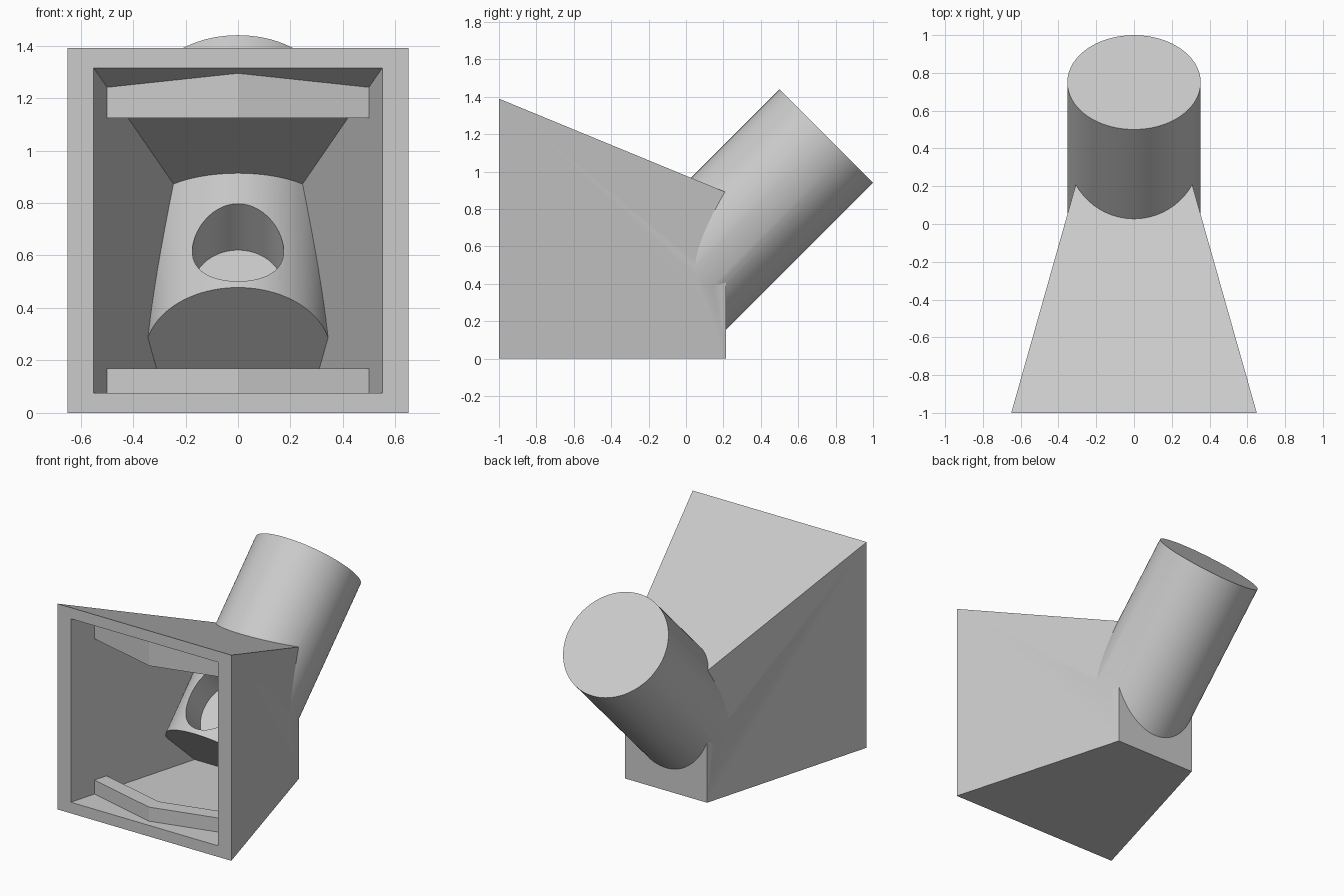
import bpy, bmesh, math
from mathutils import Vector, Matrix

if "Cube" in bpy.data.objects:
    bpy.data.objects.remove(bpy.data.objects["Cube"])

grey = bpy.data.materials.new("plain_grey")
grey.use_nodes = True
GREY = (0.6, 0.6, 0.6, 1)
grey.diffuse_color = GREY
grey.node_tree.nodes["Principled BSDF"].inputs["Base Color"].default_value = GREY

FRONT, BACK = -1.0, 0.213
SIDE_SLOPE, TOP_SLOPE = 0.283, 0.412
TOP_CENTRE = Vector((0, 0.75, 1.19))
AXIS = Vector((0, 1, 1)).normalized()
NORMAL = Vector((0, -1, 1)).normalized()
LENGTH = 1.36


def finish(name, bm):
    bmesh.ops.recalc_face_normals(bm, faces=bm.faces)
    mesh = bpy.data.meshes.new(name)
    bm.to_mesh(mesh)
    bm.free()
    mesh.materials.append(grey)
    ob = bpy.data.objects.new(name, mesh)
    bpy.context.collection.objects.link(ob)
    return ob


def half_width(y, wall):
    return 0.65 - wall - SIDE_SLOPE * (y - FRONT)


def roof(y, wall):
    return 1.39 - wall - TOP_SLOPE * (y - FRONT)


def hood(name, y0, y1, side, floor, top):
    """Tapered box whose sides and roof narrow towards the back."""
    bm = bmesh.new()
    rings = []
    for y in (y0, y1):
        w, h = half_width(y, side), roof(y, top)
        rings.append([bm.verts.new((x, y, z)) for x, z in
                      ((-w, floor), (w, floor), (w, h), (-w, h))])
    a, b = rings
    bm.faces.new(a)
    bm.faces.new(b)
    for i in range(4):
        j = (i + 1) % 4
        bm.faces.new((a[i], a[j], b[j], b[i]))
    return finish(name, bm)


def rod(name, radius, start, end, stretch=1.0):
    """Cylinder between two points, optionally stretched across x."""
    d = end - start
    bm = bmesh.new()
    bmesh.ops.create_cone(bm, cap_ends=True, segments=96, radius1=radius,
                          radius2=radius, depth=d.length)
    z = d.normalized()
    x = Vector((1, 0, 0))
    turn = Matrix((x, z.cross(x), z)).transposed().to_4x4()
    bm.transform(Matrix.Translation((start + end) / 2) @ turn
                 @ Matrix.Diagonal((1, stretch, 1, 1)))
    return finish(name, bm)


def block(name, centre, size):
    bm = bmesh.new()
    bmesh.ops.create_cube(bm, size=1)
    bm.transform(Matrix.Translation(centre) @ Matrix.Diagonal((*size, 1)))
    return finish(name, bm)


def combine(target, tool, operation):
    """Apply a boolean and discard the tool."""
    mod = target.modifiers.new("cut", 'BOOLEAN')
    mod.operation, mod.solver, mod.object = operation, 'EXACT', tool
    dg = bpy.context.evaluated_depsgraph_get()
    mesh = bpy.data.meshes.new_from_object(target.evaluated_get(dg))
    target.modifiers.clear()
    target.data = mesh
    bpy.data.objects.remove(tool)


def along(depth):
    return TOP_CENTRE - AXIS * depth


def lip(name, low, high):
    """Bent bar across the mouth, nearest the front at its middle."""
    bm = bmesh.new()
    plan = [(-0.52, -0.815), (0, -0.95), (0.52, -0.815),
            (0.52, -0.715), (0, -0.85), (-0.52, -0.715)]
    base = [bm.verts.new((x, y, low)) for x, y in plan]
    top = [bm.verts.new((x, y, high if high else roof(y, 0.06))) for x, y in plan]
    for ring in (base, top):
        bm.faces.new((ring[0], ring[1], ring[4], ring[5]))
        bm.faces.new((ring[1], ring[2], ring[3], ring[4]))
    for i in range(6):
        j = (i + 1) % 6
        bm.faces.new((base[i], base[j], top[j], top[i]))
    return finish(name, bm)


# Hollow tapered hood
body = hood("hood_and_tube", FRONT, BACK, 0, 0, 0)
combine(body, hood("cavity", FRONT - 0.1, 0.12, 0.1, 0.075, 0.075), 'DIFFERENCE')

# Slanted tube with wide bores at both ends and a narrow middle
combine(body, rod("tube", 0.353, along(0), along(LENGTH)), 'UNION')
combine(body, rod("upper_bore", 0.305, along(-0.1), along(0.276)), 'DIFFERENCE')
combine(body, rod("middle_bore", 0.255, along(0.2), along(1.2)), 'DIFFERENCE')
combine(body, rod("lower_bore", 0.305, along(LENGTH - 0.226), along(2.2)), 'DIFFERENCE')

# Oval window in the upper wall of the tube
window = Vector((0, -0.04, 0.40)) + NORMAL * 0.353
combine(body, rod("window", 0.174, window - NORMAL * 0.25,
                  window + NORMAL * 0.1, 1.2), 'DIFFERENCE')

# Trim everything flush with the ground
combine(body, block("trim", (0, 0, -0.5), (4, 4, 1)), 'DIFFERENCE')

# Lips that hold a panel at the mouth
lips = [lip("lower_lip", 0.06, 0.17), lip("upper_lip", 1.125, None)]

bpy.ops.object.select_all(action='DESELECT')
body.select_set(True)
bpy.context.view_layer.objects.active = body
bpy.ops.object.shade_smooth_by_angle(angle=math.radians(15))
